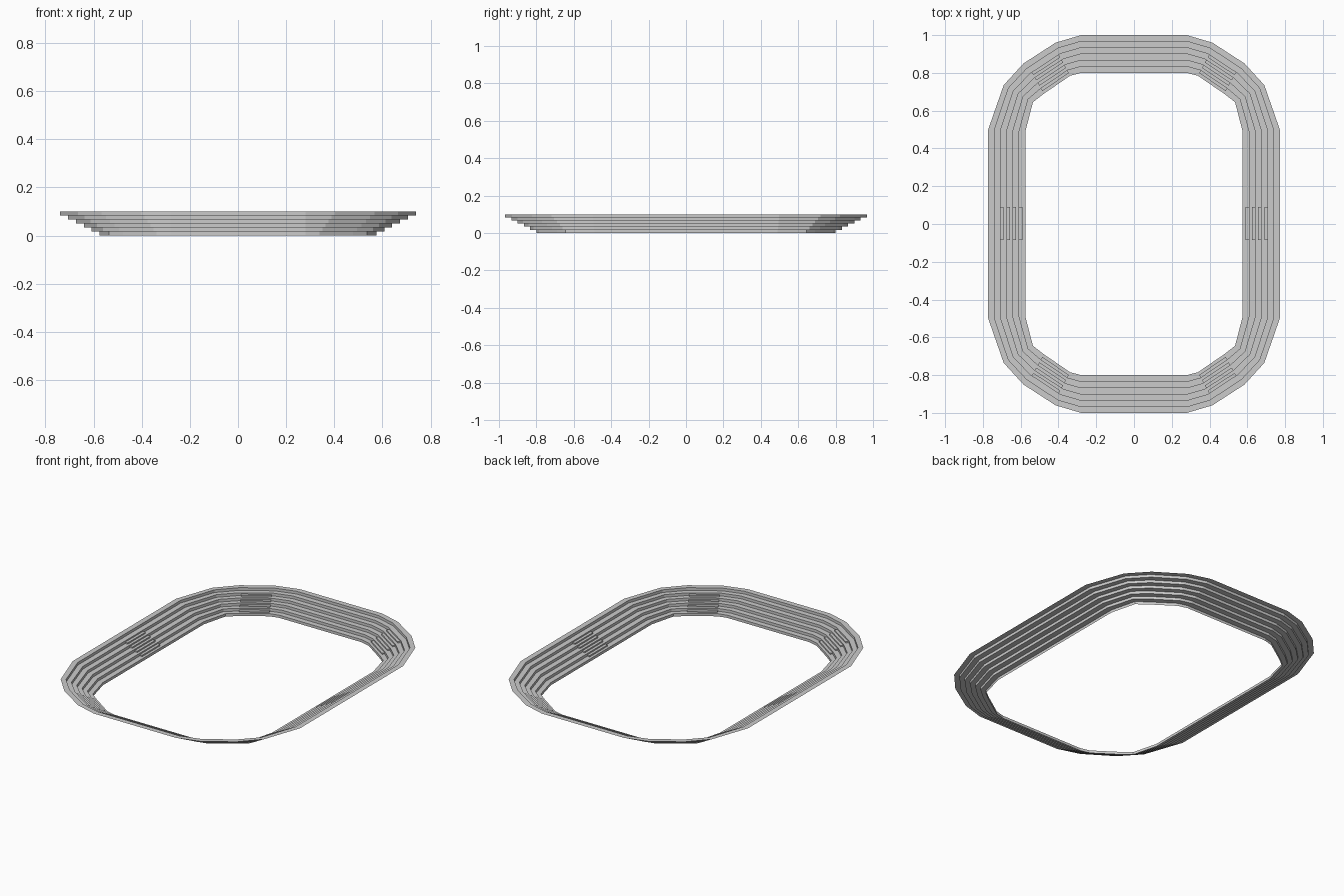
import bpy
from mathutils import Vector

if "Cube" in bpy.data.objects:
    bpy.data.objects.remove(bpy.data.objects["Cube"])

STEPS = 6
RISE = 0.1 / STEPS

# Quarter outlines of the bowl: inner edge and outer rim
INNER = [(0.575, 0.49), (0.535, 0.645), (0.477, 0.69), (0.338, 0.785), (0.28, 0.80)]
OUTER = [(0.772, 0.50), (0.69, 0.735), (0.585, 0.85), (0.415, 0.96), (0.28, 1.0)]


def make(name, verts, faces):
    me = bpy.data.meshes.new(name)
    me.from_pydata([tuple(v) for v in verts], [], faces)
    ob = bpy.data.objects.new(name, me)
    bpy.context.collection.objects.link(ob)
    return ob


def ring(t, z):
    q = [Vector((*a, z)).lerp(Vector((*b, z)), t) for a, b in zip(INNER, OUTER)]
    half = q + [Vector((-p.x, p.y, z)) for p in reversed(q)]
    return half + [Vector((-p.x, -p.y, z)) for p in half]


# Stepped terraces: alternating risers and treads
rings = []
for i in range(STEPS):
    t = i / STEPS
    rings += [ring(t, i * RISE), ring(t, (i + 1) * RISE)]
rings.append(ring(1, STEPS * RISE))
n = len(rings[0])
faces = [(r * n + k, (r + 1) * n + k, (r + 1) * n + (k + 1) % n, r * n + (k + 1) % n)
         for r in range(len(rings) - 1) for k in range(n)]
make("terraces", [v for r in rings for v in r], faces)


# Aisle stairs: a half-height step on each tread
def aisle(name, edge, lo, hi):
    verts, faces = [], []
    for i in range(STEPS - 2):
        z = (i + 1) * RISE
        a, b = edge((i + 0.5) / STEPS, lo, hi)
        c, d = edge((i + 1) / STEPS, lo, hi)
        up = Vector((0, 0, RISE / 2))
        o = len(verts)
        for p in (a, b, d, c):
            p.z = z
            verts += [p, p + up]
        faces += [(o, o + 2, o + 3, o + 1), (o + 1, o + 3, o + 5, o + 7),
                  (o, o + 1, o + 7, o + 6), (o + 2, o + 4, o + 5, o + 3)]
    make(name, verts, faces)


def side_edge(sx):
    def f(t, lo, hi):
        x = ring(t, 0)[0].x * sx
        return Vector((x, lo, 0)), Vector((x, hi, 0))
    return f


def corner_edge(sx, sy):
    def f(t, lo, hi):
        r = ring(t, 0)
        # aisle keeps constant width about the middle of the corner facet
        mid, d = (r[2] + r[3]) / 2, (r[3] - r[2]).normalized()
        return [Vector((p.x * sx, p.y * sy, 0)) for p in (mid + d * lo, mid + d * hi)]
    return f


for sx, side in ((1, "right"), (-1, "left")):
    aisle(f"{side}_aisle_stairs", side_edge(sx), -0.085, 0.09)
    for sy, end in ((1, "back"), (-1, "front")):
        aisle(f"{end}_{side}_corner_stairs", corner_edge(sx, sy), -0.085, 0.085)
